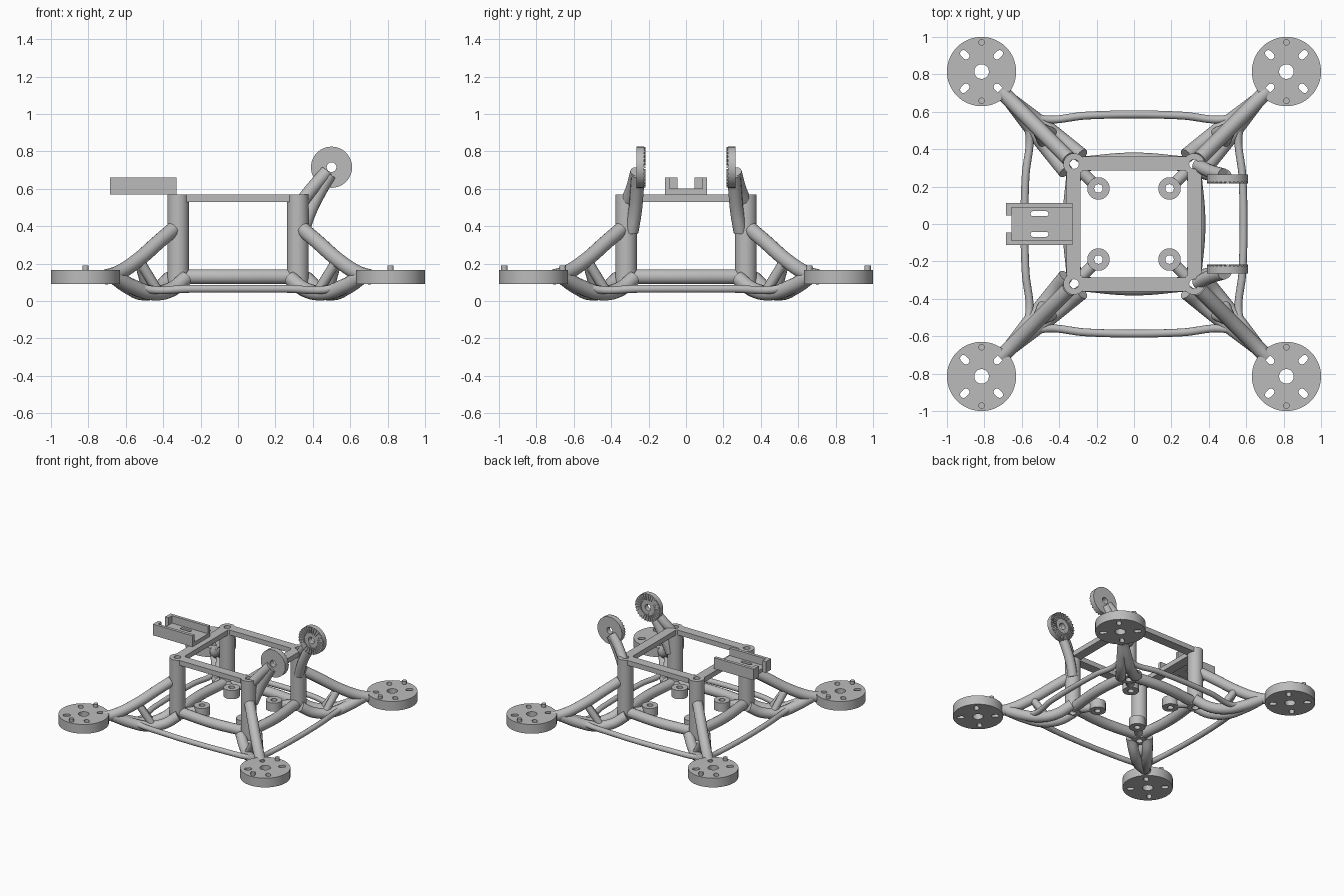
import bpy, bmesh, math
from mathutils import Matrix, Vector

cube = bpy.data.objects.get("Cube")
if cube:
    bpy.data.objects.remove(cube, do_unlink=True)

grey = bpy.data.materials.new("plain_grey")
grey.use_nodes = True
grey.diffuse_color = (0.5, 0.5, 0.5, 1)
grey.node_tree.nodes["Principled BSDF"].inputs["Base Color"].default_value = (0.5, 0.5, 0.5, 1)


def finish(name, mesh):
    mesh.materials.clear()
    mesh.materials.append(grey)
    ob = bpy.data.objects.new(name, mesh)
    bpy.context.collection.objects.link(ob)
    bpy.ops.object.select_all(action='DESELECT')
    ob.select_set(True)
    bpy.context.view_layer.objects.active = ob
    bpy.ops.object.shade_smooth_by_angle(angle=math.radians(35))
    return ob


def from_curve(name, curve):
    """Turn a curve into a welded mesh object."""
    temp = bpy.data.objects.new(name, curve)
    bpy.context.collection.objects.link(temp)
    bpy.context.view_layer.update()
    graph = bpy.context.evaluated_depsgraph_get()
    mesh = bpy.data.meshes.new_from_object(temp.evaluated_get(graph))
    bpy.data.objects.remove(temp, do_unlink=True)
    bm = bmesh.new()
    bm.from_mesh(mesh)
    bmesh.ops.remove_doubles(bm, verts=bm.verts, dist=1e-5)
    bmesh.ops.recalc_face_normals(bm, faces=bm.faces)
    bm.to_mesh(mesh)
    bm.free()
    return finish(name, mesh)


def circle(r, x=0, y=0, n=40):
    return [(x + r * math.cos(t * math.tau / n), y + r * math.sin(t * math.tau / n)) for t in range(n)]


def slot(x, y, length, width, angle):
    """Rounded slot outline."""
    pts = []
    for i in range(16):
        a = (i + 0.5) * math.tau / 16
        p = Vector((width / 2 * math.cos(a), width / 2 * math.sin(a)))
        p.x += math.copysign((length - width) / 2, p.x)
        pts.append((x + p.x * math.cos(angle) - p.y * math.sin(angle),
                    y + p.x * math.sin(angle) + p.y * math.cos(angle)))
    return pts


def plate(name, outlines, z0, z1, at=(0, 0)):
    """Extrude an outline with holes between two heights."""
    cu = bpy.data.curves.new(name, 'CURVE')
    cu.dimensions = '2D'
    cu.fill_mode = 'BOTH'
    cu.extrude = (z1 - z0) / 2
    for pts in outlines:
        sp = cu.splines.new('POLY')
        sp.points.add(len(pts) - 1)
        sp.use_cyclic_u = True
        for p, (x, y) in zip(sp.points, pts):
            p.co = (x, y, 0, 1)
    ob = from_curve(name, cu)
    ob.location = (*at, (z0 + z1) / 2)
    return ob


def tube(name, pts, r):
    """Round rod along a smooth path."""
    cu = bpy.data.curves.new(name, 'CURVE')
    cu.dimensions = '3D'
    cu.bevel_depth = r
    cu.bevel_resolution = 5
    cu.resolution_u = 8
    cu.use_fill_caps = True
    sp = cu.splines.new('BEZIER')
    sp.bezier_points.add(len(pts) - 1)
    for b, p in zip(sp.bezier_points, pts):
        b.co = p
        b.handle_left_type = b.handle_right_type = 'AUTO'
    return from_curve(name, cu)


def boxes(name, specs):
    """One mesh of boxes, each given as a matrix."""
    bm = bmesh.new()
    for m in specs:
        bmesh.ops.create_cube(bm, size=1, matrix=m)
    mesh = bpy.data.meshes.new(name)
    bm.to_mesh(mesh)
    bm.free()
    return finish(name, mesh)


def box(x0, x1, y0, y1, z0, z1):
    return (Matrix.Translation(((x0 + x1) / 2, (y0 + y1) / 2, (z0 + z1) / 2))
            @ Matrix.Diagonal((x1 - x0, y1 - y0, z1 - z0, 1)))


MOTOR, POST, INNER = 0.815, 0.32, 0.19

for sx in (-1, 1):
    for sy in (-1, 1):
        def corner(pts):
            return [(sx * x, sy * y, z) for x, y, z in pts]

        # Motor mount disc with slots and two pegs
        holes = [circle(0.185, n=64), circle(0.039)]
        for k in range(4):
            a = math.pi / 4 + k * math.pi / 2
            holes.append(slot(0.127 * math.cos(a), 0.127 * math.sin(a), 0.056, 0.036, a))
        plate("motor_mount", holes, 0.09, 0.165, (sx * MOTOR, sy * MOTOR))
        for d in (-0.156, 0.156):
            plate("motor_peg", [circle(0.017, n=20)], 0.15, 0.19, (sx * MOTOR, sy * MOTOR + d))

        # Corner pillar and inner board post
        plate("pillar", [circle(0.058), circle(0.025, n=24)], 0.085, 0.57, (sx * POST, sy * POST))
        plate("board_post", [circle(0.06), circle(0.023, n=24)], 0.095, 0.165, (sx * INNER, sy * INNER))
        tube("board_post_rod", corner([(0.285, 0.285, 0.12), (0.225, 0.225, 0.125)]), 0.032)

        # Upper arm, sweeping down to the motor
        tube("upper_arm", corner([(d, d, z) for d, z in
             ((0.35, 0.38), (0.42, 0.32), (0.54, 0.215), (0.64, 0.15), (0.71, 0.127))]), 0.04)

        # Paired lower arms with braces up to the upper arm
        for swap in (False, True):
            path = [(0.28, 0.365, 0.12), (0.36, 0.43, 0.06), (0.46, 0.51, 0.043),
                    (0.56, 0.585, 0.075), (0.66, 0.66, 0.128)]
            brace = [(0.53, 0.53, 0.22), (0.43, 0.485, 0.055)]
            if swap:
                path = [(y, x, z) for x, y, z in path]
                brace = [(y, x, z) for x, y, z in brace]
            tube("lower_arm", corner(path), 0.04)
            tube("arm_brace", corner(brace), 0.027)

# Bowed rings, four sides each, and the square top frame
for k in range(4):
    turn = Matrix.Rotation(k * math.pi / 2, 4, 'Z')

    def side(pts):
        return [turn @ Vector(p) for p in pts]

    tube("lower_ring_side", side([(-0.285, 0.32, 0.13), (0, 0.342, 0.13), (0.285, 0.32, 0.13)]), 0.04)
    tube("guard_rail", side([(-0.62, 0.62, 0.12), (-0.5, 0.563, 0.066), (-0.25, 0.58, 0.065),
                             (0, 0.586, 0.065), (0.25, 0.58, 0.065), (0.5, 0.563, 0.066),
                             (0.62, 0.62, 0.12)]), 0.021)
    boxes("top_frame_bar", [turn @ box(-0.275, 0.275, 0.285, 0.36, 0.53, 0.57)])

# Toothed pivot discs on two curved supports
for s in (-1, 1):
    disc = plate("pivot_disc", [circle(0.11, n=56), circle(0.026, n=24)], -0.02, 0.02)
    disc.rotation_euler.x = math.pi / 2
    disc.location = (0.5, s * 0.245, 0.715)
    teeth = []
    for k in range(28):
        spin = Matrix.Rotation(k * math.tau / 28, 4, 'Y')
        teeth.append(Matrix.Translation((0.5, s * 0.222, 0.715)) @ spin
                     @ box(0.06, 0.109, -0.005, 0.005, -0.005, 0.005))
    boxes("pivot_teeth", teeth)
    tube("pivot_upper_support", [(0.34, s * 0.315, 0.53), (0.4, s * 0.285, 0.605),
                                 (0.475, s * 0.262, 0.69)], 0.036)
    tube("pivot_lower_support", [(0.345, s * 0.29, 0.37), (0.385, s * 0.272, 0.48),
                                 (0.44, s * 0.262, 0.59), (0.49, s * 0.256, 0.675)], 0.036)

# Side tray: notched slotted floor, side walls and end lips
floor = [(-0.33, -0.113), (-0.33, 0.113), (-0.685, 0.113), (-0.685, 0.045),
         (-0.655, 0.045), (-0.655, -0.045), (-0.685, -0.045), (-0.685, -0.113)]
plate("tray_floor", [floor] + [slot(-0.505, y, 0.095, 0.027, 0) for y in (-0.055, 0.055)], 0.57, 0.6)
walls = []
for s in (-1, 1):
    walls.append(box(-0.685, -0.33, *sorted((s * 0.088, s * 0.113)), 0.59, 0.66))
    walls.append(box(-0.685, -0.655, *sorted((s * 0.045, s * 0.1)), 0.59, 0.66))
boxes("tray_walls", walls)
